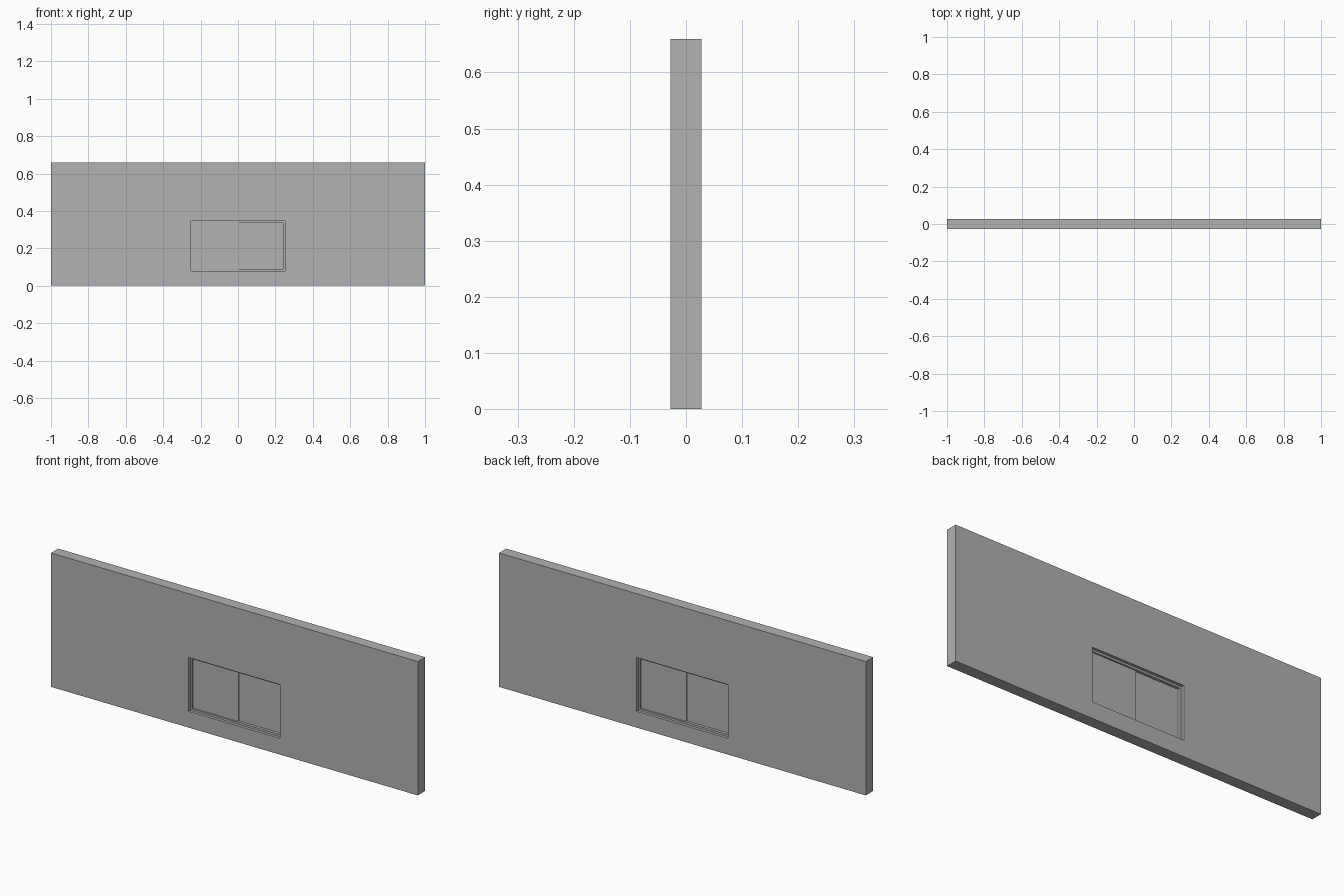
import bpy

cube = bpy.data.objects.get("Cube")
if cube:
    bpy.data.objects.remove(cube, do_unlink=True)

# One plain grey for everything
GREY = (0.445, 0.445, 0.445, 1)
grey = bpy.data.materials.new("plain grey")
grey.use_nodes = True
grey.diffuse_color = GREY
grey.node_tree.nodes["Principled BSDF"].inputs["Base Color"].default_value = GREY

# Main sizes
HALF_LENGTH, HEIGHT, HALF_DEPTH = 1.0, 0.66, 0.028
HALF_OPEN, SILL, HEAD = 0.25, 0.08, 0.345
FRAME, FRAME_DEPTH = 0.01, 0.014


def outline(x0, x1, z0, z1):
    return [(x0, z0), (x1, z0), (x1, z1), (x0, z1)]


def ring(name, outer, inner, y0, y1):
    """Rectangular slab with a rectangular hole, extruded along y."""
    loops = [(outer, y0), (inner, y0), (inner, y1), (outer, y1)]
    verts = [(x, y, z) for rect, y in loops for x, z in rect]
    faces = []
    for a in range(4):
        b = (a + 1) % 4
        for i in range(4):
            j = (i + 1) % 4
            faces.append((a * 4 + i, a * 4 + j, b * 4 + j, b * 4 + i))
    return add_mesh(name, verts, faces)


def add_mesh(name, verts, faces):
    mesh = bpy.data.meshes.new(name)
    mesh.from_pydata(verts, [], faces)
    mesh.materials.append(grey)
    obj = bpy.data.objects.new(name, mesh)
    bpy.context.collection.objects.link(obj)
    return obj


def box(name, x0, x1, y0, y1, z0, z1):
    bpy.ops.mesh.primitive_cube_add(
        size=1, location=((x0 + x1) / 2, (y0 + y1) / 2, (z0 + z1) / 2))
    obj = bpy.context.object
    obj.name = name
    obj.scale = (x1 - x0, y1 - y0, z1 - z0)
    bpy.ops.object.transform_apply(location=False, rotation=False, scale=True)
    obj.data.materials.append(grey)
    return obj


# Wall with its window opening
opening = outline(-HALF_OPEN, HALF_OPEN, SILL, HEAD)
ring("wall", outline(-HALF_LENGTH, HALF_LENGTH, 0, HEIGHT), opening,
     -HALF_DEPTH, HALF_DEPTH)

# Window frame set back inside the opening
x_in, z_low, z_high = HALF_OPEN - FRAME, SILL + FRAME, HEAD - FRAME
ring("window_frame", opening, outline(-x_in, x_in, z_low, z_high),
     -FRAME_DEPTH, FRAME_DEPTH)

# Two sliding panes, one just in front of the other, meeting at the middle
box("right_pane", -x_in, 0.006, -0.006, 0.0, z_low, z_high)
box("left_pane", -0.006, x_in, 0.0, 0.006, z_low, z_high)
